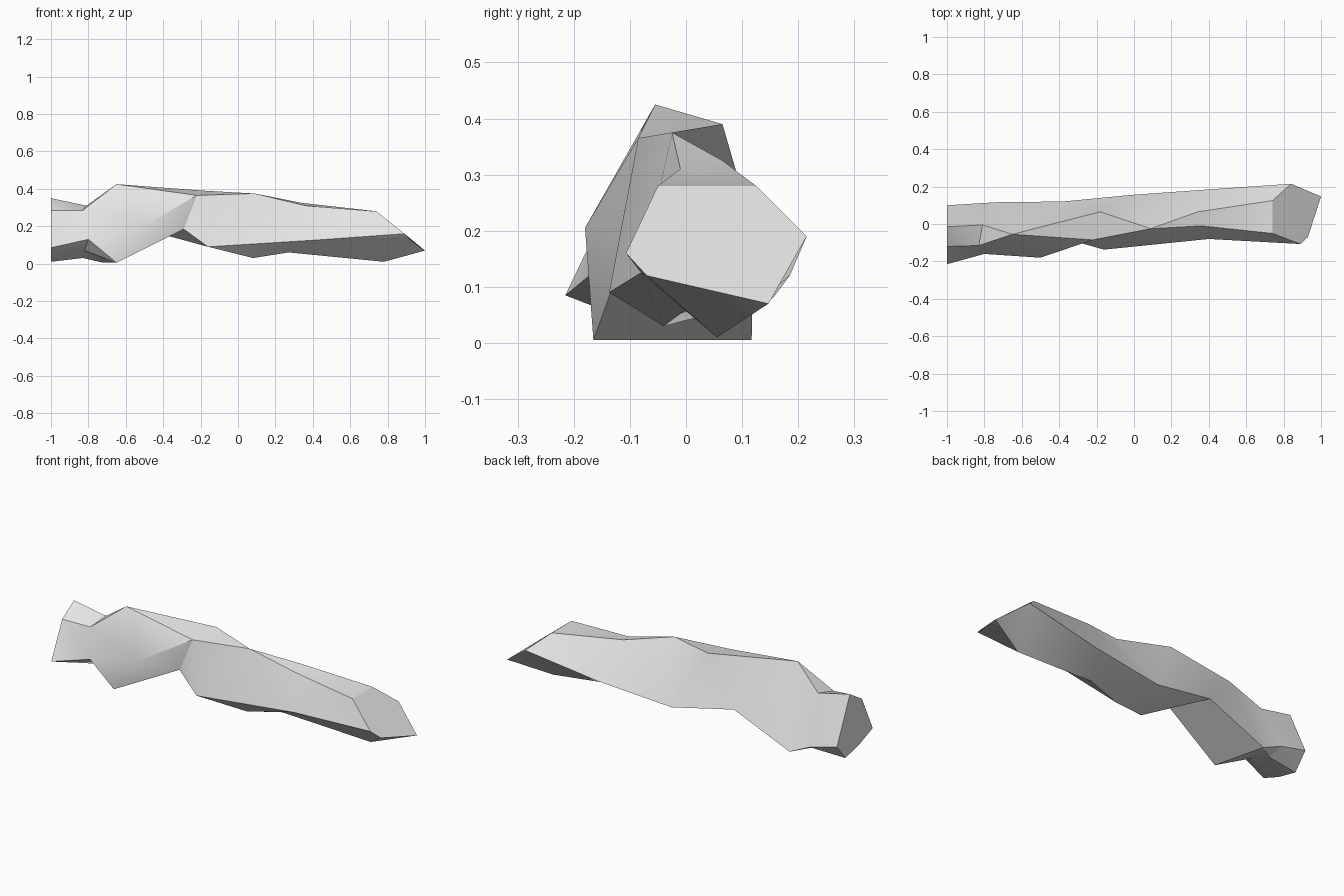
import bpy
import bmesh
import math

default_cube = bpy.data.objects.get("Cube")
if default_cube:
    bpy.data.objects.remove(default_cube, do_unlink=True)


def make_material(name, color):
    material = bpy.data.materials.new(name)
    material.diffuse_color = color
    material.use_nodes = True
    material.node_tree.nodes["Principled BSDF"].inputs["Base Color"].default_value = color
    return material


def section(crest, ridge, back, under, keel, front):
    """One ring around the log, from the top crest over the back to the front."""
    return [crest, ridge, back, under, keel, front]


def loft(name, sections, material):
    """Skin the rings; ridges that share a point taper to a single corner."""
    bm = bmesh.new()
    corners = {}

    def corner(point):
        if point not in corners:
            corners[point] = bm.verts.new(point)
        return corners[point]

    def add_face(points):
        unique = list(dict.fromkeys(points))
        if len(unique) > 2:
            bm.faces.new([corner(p) for p in unique])

    for ring, following in zip(sections, sections[1:]):
        for i in range(len(ring)):
            j = (i + 1) % len(ring)
            add_face([ring[i], ring[j], following[j], following[i]])
    bmesh.ops.triangulate(bm, faces=bm.faces[:], quad_method='SHORT_EDGE')

    # Cut ends
    add_face(sections[0])
    add_face(sections[-1])
    bmesh.ops.recalc_face_normals(bm, faces=bm.faces[:])

    mesh = bpy.data.meshes.new(name)
    bm.to_mesh(mesh)
    bm.free()
    mesh.materials.append(material)
    obj = bpy.data.objects.new(name, mesh)
    bpy.context.collection.objects.link(obj)
    return obj


# Narrow stump end
stump_cut = section(crest=(-1, -.12, .285), ridge=(-1, -.015, .35), back=(-1, .1, .1),
                    under=(-1, .025, .01), keel=(-1, -.1, .04), front=(-1, -.215, .085))
stump_neck = section(crest=(-.83, -.115, .285), ridge=(-.81, -.005, .31), back=(-.84, .11, .06),
                     under=(-.83, .03, .03), keel=(-.82, -.08, .07), front=(-.8, -.16, .13))

# High knot that rests on the ground
peak, heel = (-.65, -.055, .425), (-.72, .117, .005)
knot = section(crest=peak, ridge=peak, back=heel, under=heel,
               keel=(-.65, -.165, .005), front=(-.5, -.18, .205))

# Twisted waist
notch, armpit = (-.38, .12, .15), (-.29, -.1, .185)
waist = section(crest=(-.22, -.085, .365), ridge=(-.18, .065, .39), back=notch,
                under=notch, keel=armpit, front=armpit)

# Straight trunk
saddle, elbow = (.09, -.025, .375), (-.16, -.137, .09)
trunk_start = section(crest=saddle, ridge=saddle, back=(-.02, .155, .08),
                      under=(.08, -.04, .03), keel=elbow, front=elbow)
side = (.4, -.08, .125)
trunk_middle = section(crest=(.36, -.01, .31), ridge=(.34, .065, .325), back=(.4, .185, .12),
                       under=(.27, 0, .06), keel=side, front=side)

# Slanted wide end, with the belly tapering up to the tip
slant = dict(crest=(.74, -.05, .28), ridge=(.74, .125, .28), back=(.84, .215, .19),
             keel=(.93, -.07, .12), front=(.89, -.107, .16))
belly = section(under=(.78, .055, .01), **slant)
slant_cut = section(under=(1, .147, .07), **slant)

grey = make_material("plain grey", (.8, .8, .8, 1))
log = loft("fallen_log", [stump_cut, stump_neck, knot, waist, trunk_start,
                          trunk_middle, belly, slant_cut], grey)

bpy.context.view_layer.objects.active = log
log.select_set(True)
bpy.ops.object.shade_smooth_by_angle(angle=math.radians(30))
